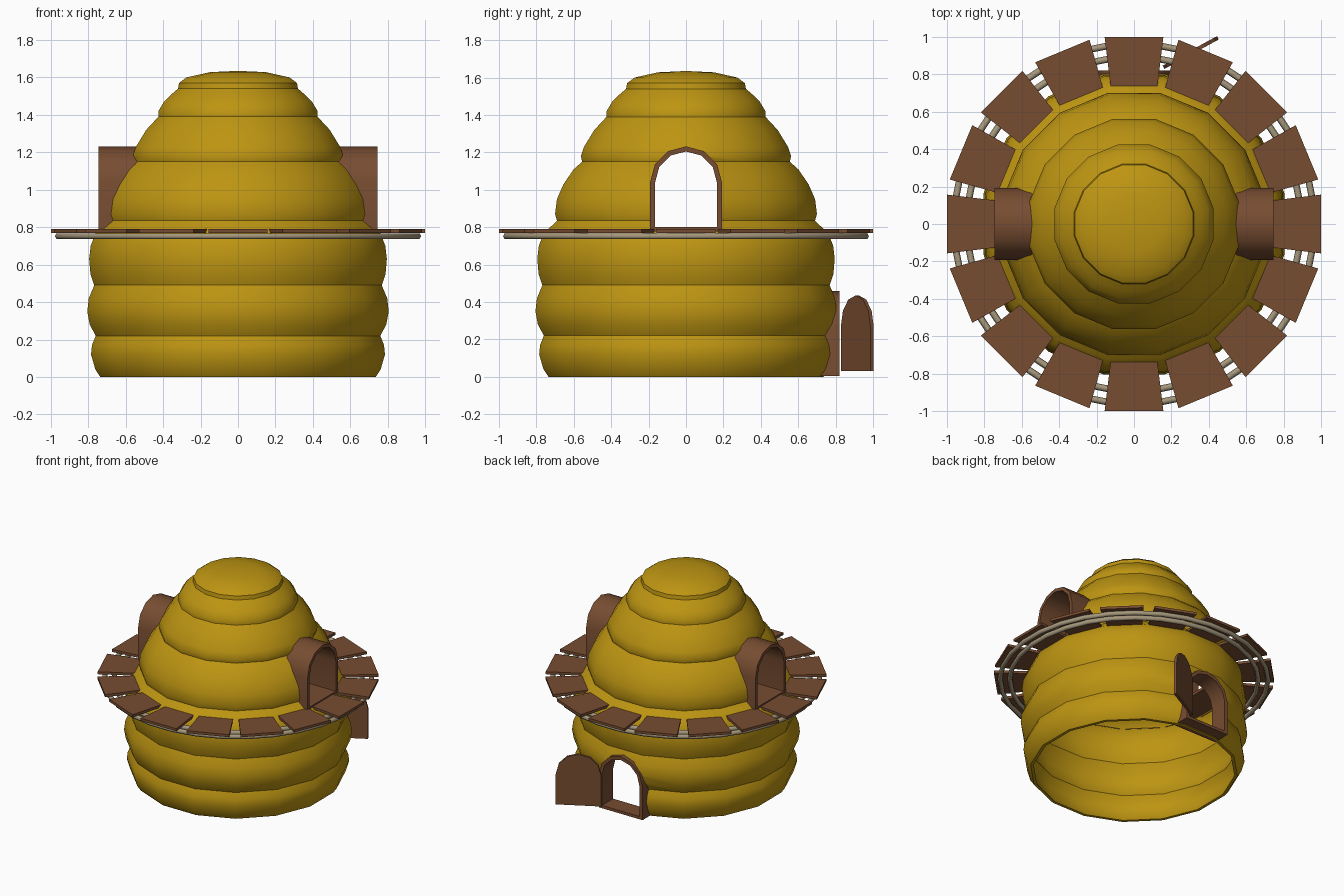
import bpy, bmesh, math
from mathutils import Vector, Matrix

cube = bpy.data.objects.get("Cube")
if cube:
    bpy.data.objects.remove(cube, do_unlink=True)

SIDES = 16


def material(name, rgb):
    m = bpy.data.materials.new(name)
    m.use_nodes = True
    m.diffuse_color = (*rgb, 1)
    m.node_tree.nodes["Principled BSDF"].inputs["Base Color"].default_value = (*rgb, 1)
    return m


straw = material("golden straw", (0.51, 0.30, 0.006))
wood = material("brown wood", (0.185, 0.073, 0.031))
rope = material("pale rope", (0.38, 0.31, 0.20))


def finish(name, bm, mat):
    bmesh.ops.recalc_face_normals(bm, faces=bm.faces)
    mesh = bpy.data.meshes.new(name)
    bm.to_mesh(mesh)
    bm.free()
    ob = bpy.data.objects.new(name, mesh)
    bpy.context.collection.objects.link(ob)
    if mat:
        mesh.materials.append(mat)
    return ob


def smooth(ob, degrees):
    bpy.ops.object.select_all(action="DESELECT")
    ob.select_set(True)
    bpy.context.view_layer.objects.active = ob
    bpy.ops.object.shade_smooth_by_angle(angle=math.radians(degrees))


def lathe(bm, profile, sides, closed):
    """Revolve (radius, height) points; flats face the axes."""
    rings = []
    for i in range(sides):
        a = 2 * math.pi * (i + 0.5) / sides
        rings.append([bm.verts.new((r * math.cos(a), r * math.sin(a), z)) for r, z in profile])
    n = len(profile)
    for i in range(sides):
        a, b = rings[i], rings[(i + 1) % sides]
        for j in range(n if closed else n - 1):
            k = (j + 1) % n
            bm.faces.new((a[j], b[j], b[k], a[k]))
    bmesh.ops.remove_doubles(bm, verts=bm.verts, dist=1e-5)


def arch(half, bottom, spring, steps=6):
    """Round-topped outline as (across, height) points."""
    pts = [(half, bottom)]
    pts += [(half * math.cos(math.pi * i / steps), spring + half * math.sin(math.pi * i / steps))
            for i in range(steps + 1)]
    return pts + [(-half, bottom)]


def place(pts, turn, dist, lift):
    """Stand an outline up, facing along the turn angle."""
    m = Matrix.Rotation(turn, 4, "Z")
    return [m @ Vector((dist, u, z + lift)) for u, z in pts]


def arch_solid(name, pts, turn, near, far, lift, mat):
    bm = bmesh.new()
    ends = [[bm.verts.new(p) for p in place(pts, turn, d, lift)] for d in (near, far)]
    n = len(pts)
    for e in ends:
        bm.faces.new(e)
    for i in range(n):
        j = (i + 1) % n
        bm.faces.new((ends[0][i], ends[0][j], ends[1][j], ends[1][i]))
    return finish(name, bm, mat)


def arch_frame(name, turn, near, far, lift):
    bm = bmesh.new()
    outlines = (arch(0.192, 0, 0.262), arch(0.165, 0.022, 0.262))
    loops = [[bm.verts.new(p) for p in place(o, turn, d, lift)]
             for o, d in ((outlines[0], near), (outlines[0], far),
                          (outlines[1], far), (outlines[1], near))]
    n = len(outlines[0])
    for k in range(4):
        a, b = loops[k], loops[(k + 1) % 4]
        for i in range(n):
            j = (i + 1) % n
            bm.faces.new((a[i], a[j], b[j], b[i]))
    return smooth(finish(name, bm, wood), 35)


# Hive shell: stacked straw bulges, hollow and open underneath
outer = [(0.735, 0), (0.762, 0.04), (0.785, 0.12), (0.78, 0.17), (0.76, 0.22),
         (0.792, 0.28), (0.805, 0.35), (0.797, 0.42), (0.768, 0.49),
         (0.788, 0.55), (0.795, 0.63), (0.787, 0.70), (0.76, 0.77), (0.715, 0.81), (0.69, 0.835),
         (0.70, 0.87), (0.69, 0.95), (0.655, 1.03), (0.60, 1.11), (0.555, 1.15),
         (0.562, 1.18), (0.545, 1.23), (0.49, 1.32), (0.425, 1.39),
         (0.425, 1.42), (0.395, 1.47), (0.355, 1.51), (0.32, 1.54),
         (0.315, 1.57), (0.275, 1.60), (0.15, 1.628), (0, 1.635)]
scale = 1 / math.cos(math.pi / SIDES)
inner = [(max(r - 0.022, 0), z if z < 1.55 else z - 0.022) for r, z in reversed(outer)]
bm = bmesh.new()
lathe(bm, [(r * scale, z) for r, z in outer + inner], SIDES, True)
hive = finish("hive_shell", bm, straw)

# Doorways: turn angle, inner distance, outer distance, sill height
doors = {"left_upper_frame": (0, 0.50, 0.745, 0.778),
         "right_upper_frame": (math.pi, 0.50, 0.745, 0.778),
         "back_door_frame": (math.pi / 2, 0.68, 0.82, 0.004)}
for name, (turn, near, far, lift) in doors.items():
    cutter = arch_solid(name + "_cutter", arch(0.18, 0.011, 0.262), turn, 0.35, 0.95, lift, None)
    cutter.hide_render = True
    cut = hive.modifiers.new("doorway", "BOOLEAN")
    cut.operation = "DIFFERENCE"
    cut.solver = "EXACT"
    cut.object = cutter
    bpy.ops.object.select_all(action="DESELECT")
    hive.select_set(True)
    bpy.context.view_layer.objects.active = hive
    bpy.ops.object.modifier_apply(modifier=cut.name)
    bpy.data.objects.remove(cutter, do_unlink=True)
    arch_frame(name, turn, near, far, lift)
smooth(hive, 32)

# Open back door leaf, swung outward on its hinge
leaf = arch_solid("back_door_leaf", arch(0.165, 0.03, 0.27), 0, -0.01, 0.01, 0, wood)
swing = math.radians(28.5)
leaf.location = (0.158 + 0.165 * math.cos(swing), 0.837 + 0.165 * math.sin(swing), 0)
leaf.rotation_euler.z = swing - math.pi / 2

# Walkway: wedge planks around the hive
for i in range(SIDES):
    bm = bmesh.new()
    m = Matrix.Rotation(2 * math.pi * i / SIDES, 4, "Z")
    layers = [[bm.verts.new(m @ Vector((x, y, z)))
               for x, y in ((0.735, -0.125), (1.0, -0.157), (1.0, 0.157), (0.735, 0.125))]
              for z in (0.77, 0.79)]
    for layer in layers:
        bm.faces.new(layer)
    for j in range(4):
        k = (j + 1) % 4
        bm.faces.new((layers[0][j], layers[0][k], layers[1][k], layers[1][j]))
    finish(f"walkway_plank_{i + 1}", bm, wood)

# Rope hoops carrying the planks
for name, radius in (("outer_hoop", 0.965), ("inner_hoop", 0.895)):
    bm = bmesh.new()
    ring = [(radius + 0.018 * math.cos(math.pi * k / 3), 0.752 + 0.018 * math.sin(math.pi * k / 3))
            for k in range(6)]
    lathe(bm, ring, 2 * SIDES, True)
    smooth(finish(name, bm, rope), 65)
